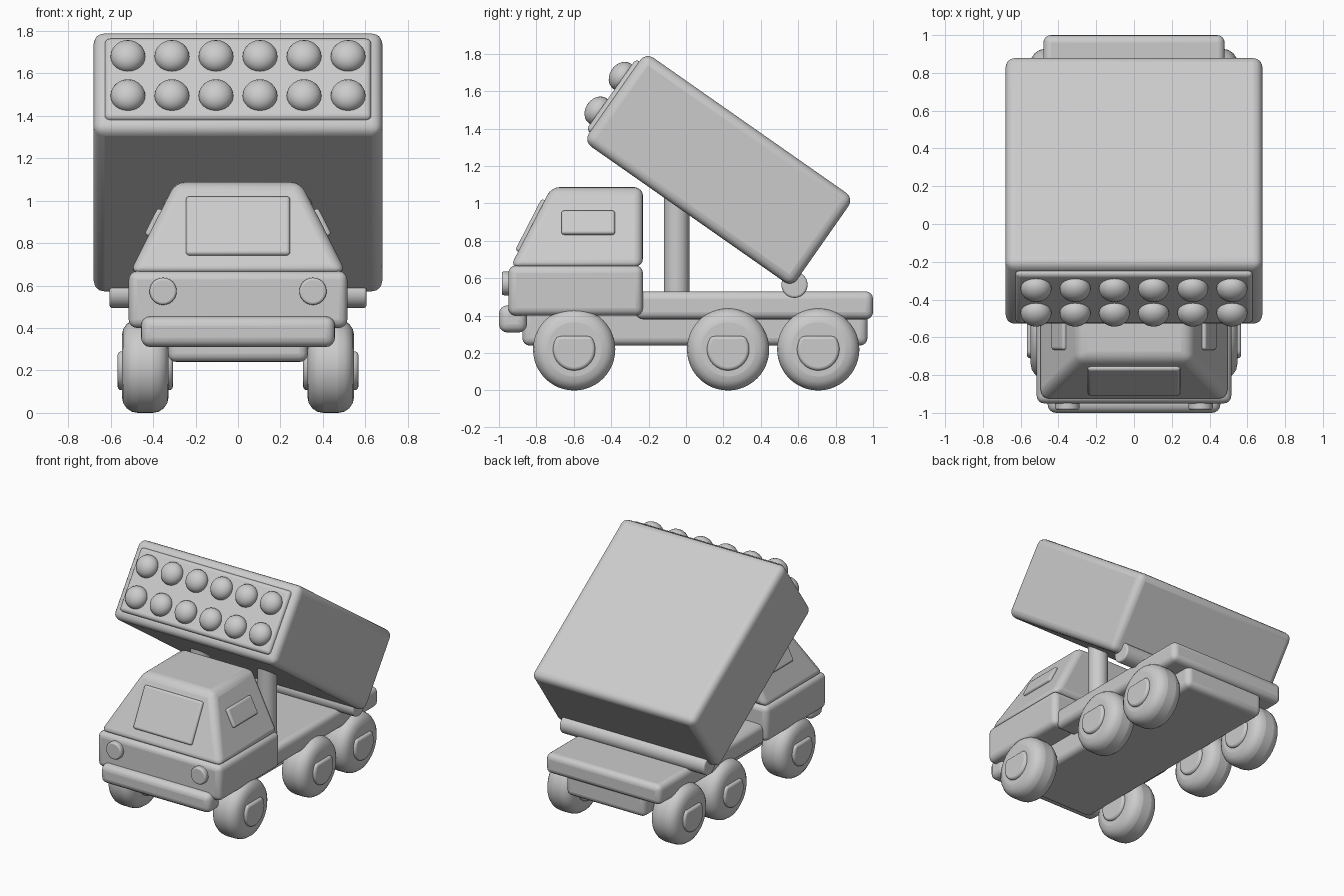
import bpy, bmesh, math
from mathutils import Matrix, Vector

if "Cube" in bpy.data.objects:
    bpy.data.objects.remove(bpy.data.objects["Cube"])

grey = bpy.data.materials.new("plain grey")
grey.diffuse_color = (0.6, 0.6, 0.6, 1)
grey.use_nodes = True
grey.node_tree.nodes["Principled BSDF"].inputs["Base Color"].default_value = grey.diffuse_color


def finish(name, bm, bevel=0.0, segs=4, matrix=None):
    """Turn a bmesh into a softly bevelled, smooth shaded object."""
    if matrix is not None:
        bm.transform(matrix)
    bmesh.ops.recalc_face_normals(bm, faces=bm.faces)
    me = bpy.data.meshes.new(name)
    bm.to_mesh(me)
    bm.free()
    me.materials.append(grey)
    ob = bpy.data.objects.new(name, me)
    bpy.context.collection.objects.link(ob)
    if bevel:
        m = ob.modifiers.new("soft edges", 'BEVEL')
        m.width, m.segments = bevel, segs
        m.limit_method, m.angle_limit = 'ANGLE', math.radians(35)
    bpy.ops.object.select_all(action='DESELECT')
    ob.select_set(True)
    bpy.context.view_layer.objects.active = ob
    bpy.ops.object.shade_smooth_by_angle(angle=math.radians(35))
    return ob


def box(name, lo, hi, bevel, matrix=None):
    lo, hi = Vector(lo), Vector(hi)
    bm = bmesh.new()
    bmesh.ops.create_cube(bm, size=1)
    bm.transform(Matrix.Translation((lo + hi) / 2) @ Matrix.Diagonal((*(hi - lo), 1)))
    return finish(name, bm, bevel, matrix=matrix)


def cylinder(name, centre, r, length, axis, bevel, verts=40):
    bm = bmesh.new()
    bmesh.ops.create_cone(bm, cap_ends=True, segments=verts, radius1=r, radius2=r, depth=length)
    turn = {'x': Matrix.Rotation(math.pi / 2, 4, 'Y'),
            'y': Matrix.Rotation(math.pi / 2, 4, 'X'), 'z': Matrix()}[axis]
    return finish(name, bm, bevel, matrix=Matrix.Translation(centre) @ turn)


def hub(name, centre, r, flat, half):
    """Round hub with its top cut flat, running along x."""
    a0 = math.asin(flat / r)
    n = 28
    bm = bmesh.new()
    vs = []
    for i in range(n + 1):
        a = math.pi - a0 + (math.pi + 2 * a0) * i / n
        vs.append(bm.verts.new((-half, r * math.cos(a), r * math.sin(a))))
    f = bm.faces.new(vs)
    new = bmesh.ops.extrude_face_region(bm, geom=[f])["geom"]
    bmesh.ops.translate(bm, vec=(2 * half, 0, 0),
                        verts=[v for v in new if isinstance(v, bmesh.types.BMVert)])
    return finish(name, bm, 0.016, 3, Matrix.Translation(centre))


# Chassis, flat bed and bumper
box("chassis", (-.33, -.875, .24), (.33, .97, .46), .04)
box("bed", (-.48, -.27, .38), (.48, 1.0, .53), .04)
box("bumper", (-.457, -1.0, .31), (.457, -.85, .455), .045)

# Cab: lower block and tapered upper block
box("cab_base", (-.515, -.95, .40), (.515, -.23, .668), .04)
BASE_Z, ROOF_Z, BASE_X, ROOF_X, BASE_Y, ROOF_Y = .66, 1.087, .51, .295, -.94, -.72
bm = bmesh.new()
bmesh.ops.create_cube(bm, size=2)
for v in bm.verts:
    top, back = v.co.z > 0, v.co.y > 0
    v.co = (v.co.x * (ROOF_X if top else BASE_X),
            -.23 if back else (ROOF_Y if top else BASE_Y),
            ROOF_Z if top else BASE_Z)
finish("cab_top", bm, .045)

# Windows lie on the sloped cab faces
rise = ROOF_Z - BASE_Z
tilt_f = math.atan2(ROOF_Y - BASE_Y, rise)
z = .88
y = BASE_Y + (ROOF_Y - BASE_Y) * (z - BASE_Z) / rise
box("windshield", (-.245, -.018, -.155), (.245, .03, .155), .016,
    Matrix.Translation((0, y, z)) @ Matrix.Rotation(-tilt_f, 4, 'X'))
tilt_s = math.atan2(BASE_X - ROOF_X, rise)
z = .895
x = BASE_X - (BASE_X - ROOF_X) * (z - BASE_Z) / rise
for s, side in ((1, "right"), (-1, "left")):
    box("side_window_" + side, (-.02, -.143, -.07), (.02, .143, .07), .014,
        Matrix.Translation((s * x, -.523, z)) @ Matrix.Rotation(-s * tilt_s, 4, 'Y'))
    cylinder("headlight_" + side, (s * .353, -.945, .573), .064, .08, 'y', .012)
    cylinder("launcher_post_" + side, (s * .28, -.05, .77), .068, .62, 'z', .008)
    # Wheels with flat-topped hubs
    for i, wy in enumerate((-.598, .225, .707)):
        cylinder(f"wheel_{side}_{i + 1}", (s * .437, wy, .22), .22, .22, 'x', .075, 48)
        hub(f"hub_{side}_{i + 1}", (s * .437, wy, .22), .113, .07, .13)

# Tilted launcher box on its hinge
cylinder("launcher_hinge", (0, .58, .565), .07, 1.21, 'x', .012)
tilt = Matrix.Translation((0, .175, 1.18)) @ Matrix.Rotation(math.radians(-35), 4, 'X')
box("launcher_box", (-.68, -.68, -.29), (.68, .68, .29), .05, tilt)
box("launcher_panel", (-.628, -.703, -.232), (.628, -.6, .232), .025, tilt)

# Rounded rocket tips in two rows
for row in (-1, 1):
    for col in range(6):
        bm = bmesh.new()
        bmesh.ops.create_uvsphere(bm, u_segments=24, v_segments=12, radius=1)
        place = Matrix.Translation(((col - 2.5) * .2075, -.71, row * .113))
        turn = Matrix.Rotation(math.pi / 2, 4, 'X')
        finish(f"rocket_tip_{row}_{col + 1}", bm,
               matrix=tilt @ place @ Matrix.Diagonal((.082, .066, .082, 1)) @ turn)
